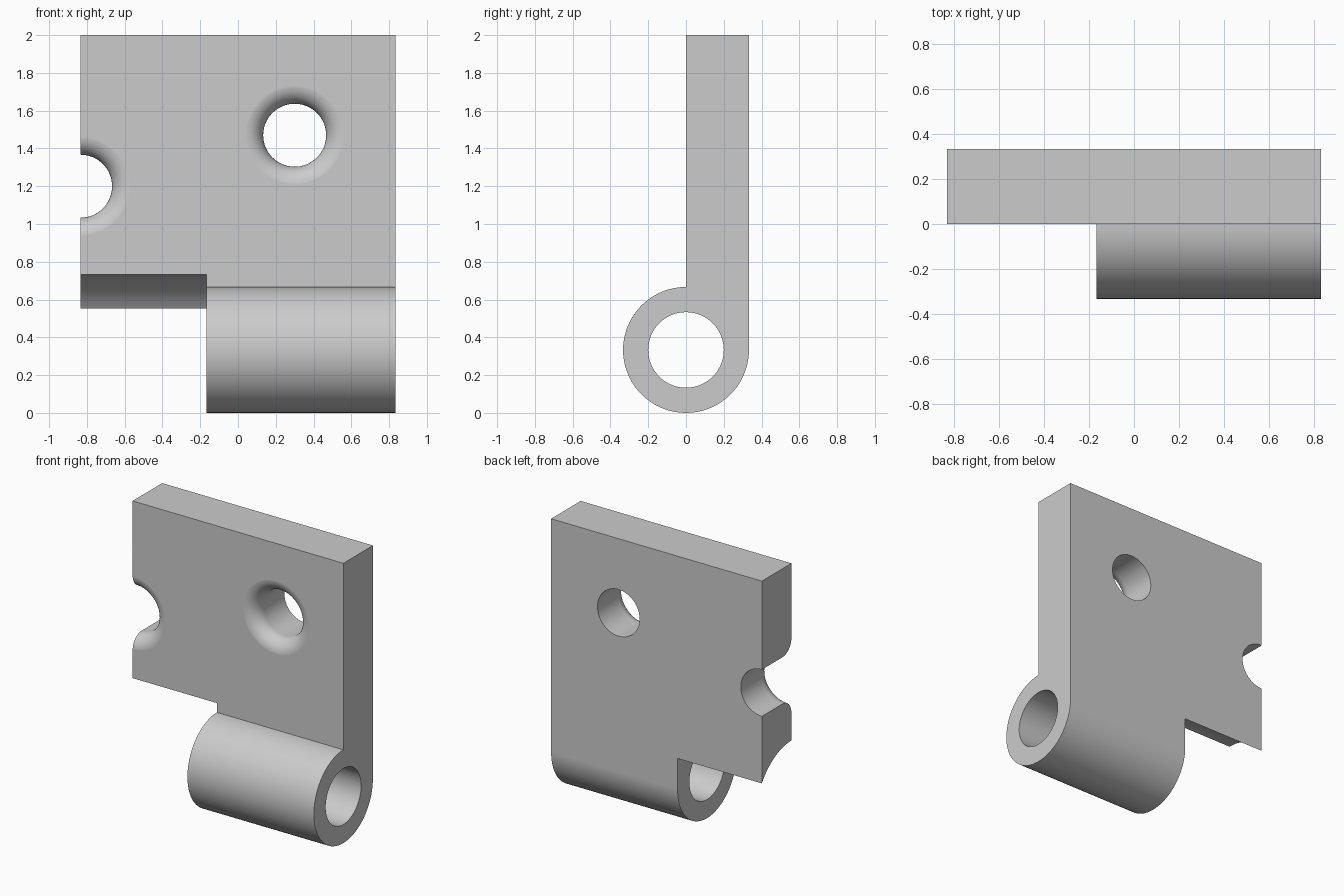
import bpy
import bmesh
from math import sin, cos, pi, radians

if "Cube" in bpy.data.objects:
    bpy.data.objects.remove(bpy.data.objects["Cube"])

HALF = 5 / 6        # half width of the leaf
T = 1 / 3           # leaf thickness and knuckle radius
SPLIT = -1 / 6      # where the knuckle starts


def make_object(name, bm):
    bmesh.ops.recalc_face_normals(bm, faces=bm.faces)
    mesh = bpy.data.meshes.new(name)
    bm.to_mesh(mesh)
    bm.free()
    ob = bpy.data.objects.new(name, mesh)
    bpy.context.collection.objects.link(ob)
    return ob


def extrude_x(name, outline, x0, x1):
    """Extrude a (y, z) outline along x."""
    bm = bmesh.new()
    a = [bm.verts.new((x0, y, z)) for y, z in outline]
    b = [bm.verts.new((x1, y, z)) for y, z in outline]
    bm.faces.new(a)
    bm.faces.new(b)
    n = len(a)
    for i in range(n):
        j = (i + 1) % n
        bm.faces.new((a[i], a[j], b[j], b[i]))
    return make_object(name, bm)


def arc(radius, start, end, steps):
    """Arc points around the pin axis."""
    return [(radius * cos(radians(start + (end - start) * i / steps)),
             T + radius * sin(radians(start + (end - start) * i / steps)))
            for i in range(steps + 1)]


def hole_cutter(name, x, z, radius=1 / 6, fillet=0.1, sides=64, steps=10):
    """Round hole along y that flares with a fillet at the front face."""
    rings = [(radius, T + 0.1)]
    for i in range(steps + 1):
        a = pi / 2 * i / steps
        rings.append((radius + fillet * (1 - cos(a)), fillet * (1 - sin(a))))
    rings[-1] = (rings[-1][0], -0.0005)
    rings.append((rings[-1][0], -0.1))
    bm = bmesh.new()
    loops = [[bm.verts.new((x + r * cos(2 * pi * k / sides), y,
                            z + r * sin(2 * pi * k / sides)))
              for k in range(sides)] for r, y in rings]
    for a, b in zip(loops, loops[1:]):
        for k in range(sides):
            m = (k + 1) % sides
            bm.faces.new((a[k], a[m], b[m], b[k]))
    bm.faces.new(loops[0])
    bm.faces.new(loops[-1])
    return make_object(name, bm)


# Leaf and knuckle as one profile
outline = [(T, 2), (0, 2)] + arc(T, 90, 360, 54)
leaf = extrude_x("hinge_leaf", outline, -HALF, HALF)

# Pin bore, clearance for the mating knuckle, and the two screw holes
cutters = [
    extrude_x("pin_bore_cutter", arc(0.2, 0, 360, 64)[:-1], -1, 1),
    extrude_x("clearance_cutter", arc(0.4, 0, 360, 72)[:-1], -1, SPLIT),
    hole_cutter("screw_hole_cutter", 0.3, 1.47),
    hole_cutter("edge_hole_cutter", -HALF, 1.2),
]
bpy.context.view_layer.objects.active = leaf
leaf.select_set(True)
for cutter in cutters:
    mod = leaf.modifiers.new(cutter.name, 'BOOLEAN')
    mod.operation = 'DIFFERENCE'
    mod.solver = 'EXACT'
    mod.object = cutter
    bpy.ops.object.modifier_apply(modifier=mod.name)
    bpy.data.objects.remove(cutter)

# Plain grey metal
grey = bpy.data.materials.new("grey metal")
grey.diffuse_color = (0.6, 0.6, 0.6, 1)
grey.use_nodes = True
grey.node_tree.nodes["Principled BSDF"].inputs["Base Color"].default_value = grey.diffuse_color
leaf.data.materials.clear()
leaf.data.materials.append(grey)
for face in leaf.data.polygons:
    face.material_index = 0

# Smooth curves, with flat faces kept flat
bpy.ops.object.shade_smooth_by_angle(angle=radians(30))
weighted = leaf.modifiers.new("flat_faces", 'WEIGHTED_NORMAL')
weighted.keep_sharp = True
weighted.weight = 100
